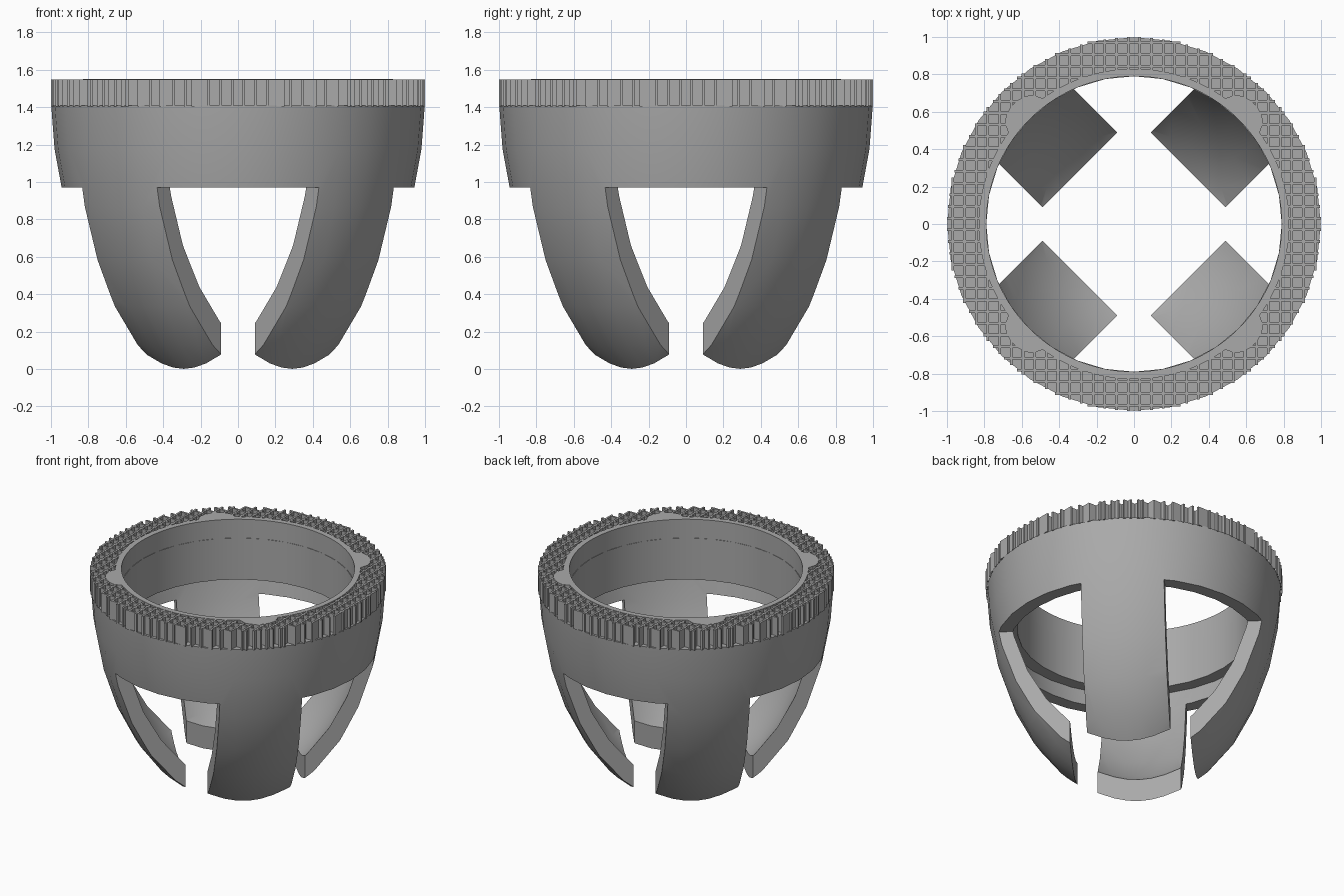
import bpy, bmesh
from math import sin, cos, asin, pi, radians, sqrt

if "Cube" in bpy.data.objects:
    bpy.data.objects.remove(bpy.data.objects["Cube"], do_unlink=True)

GREY = (0.4, 0.4, 0.4, 1.0)
grey = bpy.data.materials.new("plain grey")
grey.use_nodes = True
grey.diffuse_color = GREY
grey.node_tree.nodes["Principled BSDF"].inputs["Base Color"].default_value = GREY

SEGS = 32
DOME_Z, DOME_H = 1.497, 1.645      # centre height and depth of the dome
THIN = 0.91                        # inner dome as a share of the outer
BAND_Z, FLOOR_Z, TOP_Z = 0.97, 1.41, 1.55
BORE = 0.79
LEG_HALF, LEG_TIP = 0.283, 0.41


def add_object(name, bm):
    bmesh.ops.recalc_face_normals(bm, faces=bm.faces)
    mesh = bpy.data.meshes.new(name)
    bm.to_mesh(mesh)
    bm.free()
    mesh.materials.append(grey)
    obj = bpy.data.objects.new(name, mesh)
    bpy.context.collection.objects.link(obj)
    return obj


def skin_rings(bm, rings):
    """Join closed rings of points into a closed tube of quads."""
    verts = [[bm.verts.new(p) for p in ring] for ring in rings]
    for a, b in zip(verts, verts[1:] + verts[:1]):
        for i in range(len(a)):
            j = (i + 1) % len(a)
            bm.faces.new((a[i], a[j], b[j], b[i]))


def smooth(obj):
    bpy.ops.object.select_all(action='DESELECT')
    obj.select_set(True)
    bpy.context.view_layer.objects.active = obj
    bpy.ops.object.shade_smooth_by_angle(angle=radians(30))


def dome_point(step, scale=1.0):
    a = step * 2 * pi / SEGS
    return scale * cos(a), DOME_Z - scale * DOME_H * sin(a)


# Cup: dome shell with a stepped bore, turned around the axis
lip_z = 1.1
lip_step = asin((DOME_Z - lip_z) / (THIN * DOME_H)) * SEGS / (2 * pi)
rim_step = asin((DOME_Z - FLOOR_Z) / DOME_H) * SEGS / (2 * pi)
profile = [dome_point(s) for s in (6, 5, 4, 3, 2, 1, rim_step)]
profile += [(BORE, FLOOR_Z), (BORE, lip_z)]
profile += [dome_point(s, THIN) for s in (lip_step, 2, 3, 4, 5, 6)]
bm = bmesh.new()
skin_rings(bm, [[(r * cos(2 * pi * i / SEGS), r * sin(2 * pi * i / SEGS), z)
                 for r, z in profile] for i in range(SEGS)])
cup = add_object("cup_with_legs", bm)

# Cross-shaped cutter that leaves four diagonal legs
bm = bmesh.new()
outline = []
for k in range(4):
    a = pi / 4 + k * pi / 2
    for u, v in ((2, -LEG_HALF), (LEG_TIP, -LEG_HALF), (LEG_TIP, LEG_HALF), (2, LEG_HALF)):
        outline.append(bm.verts.new((u * cos(a) - v * sin(a), u * sin(a) + v * cos(a), -0.5)))
base = bm.faces.new(outline)
top = bmesh.ops.extrude_face_region(bm, geom=[base])["geom"]
for v in top:
    if isinstance(v, bmesh.types.BMVert):
        v.co.z = BAND_Z
cutter = add_object("window_cutter", bm)
cutter.hide_render = True

cut = cup.modifiers.new("windows", 'BOOLEAN')
cut.operation = 'DIFFERENCE'
cut.solver = 'EXACT'
cut.object = cutter
bpy.context.view_layer.objects.active = cup
bpy.ops.object.modifier_apply(modifier=cut.name)
bpy.data.objects.remove(cutter, do_unlink=True)
smooth(cup)


# Collar: thin ring around the bore with four rounded lobes
def collar_radius(a):
    off = abs((a % (pi / 2)) - pi / 4) / radians(9)
    return 0.83 + (0.08 * sqrt(cos(off * pi / 2)) if off < 1 else 0)


bm = bmesh.new()
count = 160
rings = []
for i in range(count):
    a = 2 * pi * i / count
    rings.append([(r * cos(a), r * sin(a), z) for r, z in (
        (BORE, FLOOR_Z), (collar_radius(a), FLOOR_Z), (collar_radius(a), TOP_Z), (BORE, TOP_Z))])
skin_rings(bm, rings)
smooth(add_object("bore_collar", bm))

# Waffle ribs: two crossing sets of thin upright walls between collar and rim
PITCH, RIB, INNER = 0.0625, 0.007, 0.815


def add_rib(bm, lo, hi, off, along_x):
    box = bmesh.ops.create_cube(bm, size=1)["verts"]
    for v in box:
        run = lo if v.co.x < 0 else hi
        side = off + (RIB if v.co.y > 0 else -RIB)
        z = TOP_Z - 0.002 if v.co.z > 0 else FLOOR_Z - 0.005
        v.co = (run, side, z) if along_x else (side, run, z)


bm = bmesh.new()
for k in range(-16, 16):
    off = (k + 0.5) * PITCH
    end = sqrt(1 - off * off)
    for along_x in (True, False):
        if abs(off) < INNER:
            start = sqrt(INNER ** 2 - off * off)
            add_rib(bm, start, end, off, along_x)
            add_rib(bm, -end, -start, off, along_x)
        else:
            add_rib(bm, -end, end, off, along_x)
add_object("waffle_ribs", bm)
